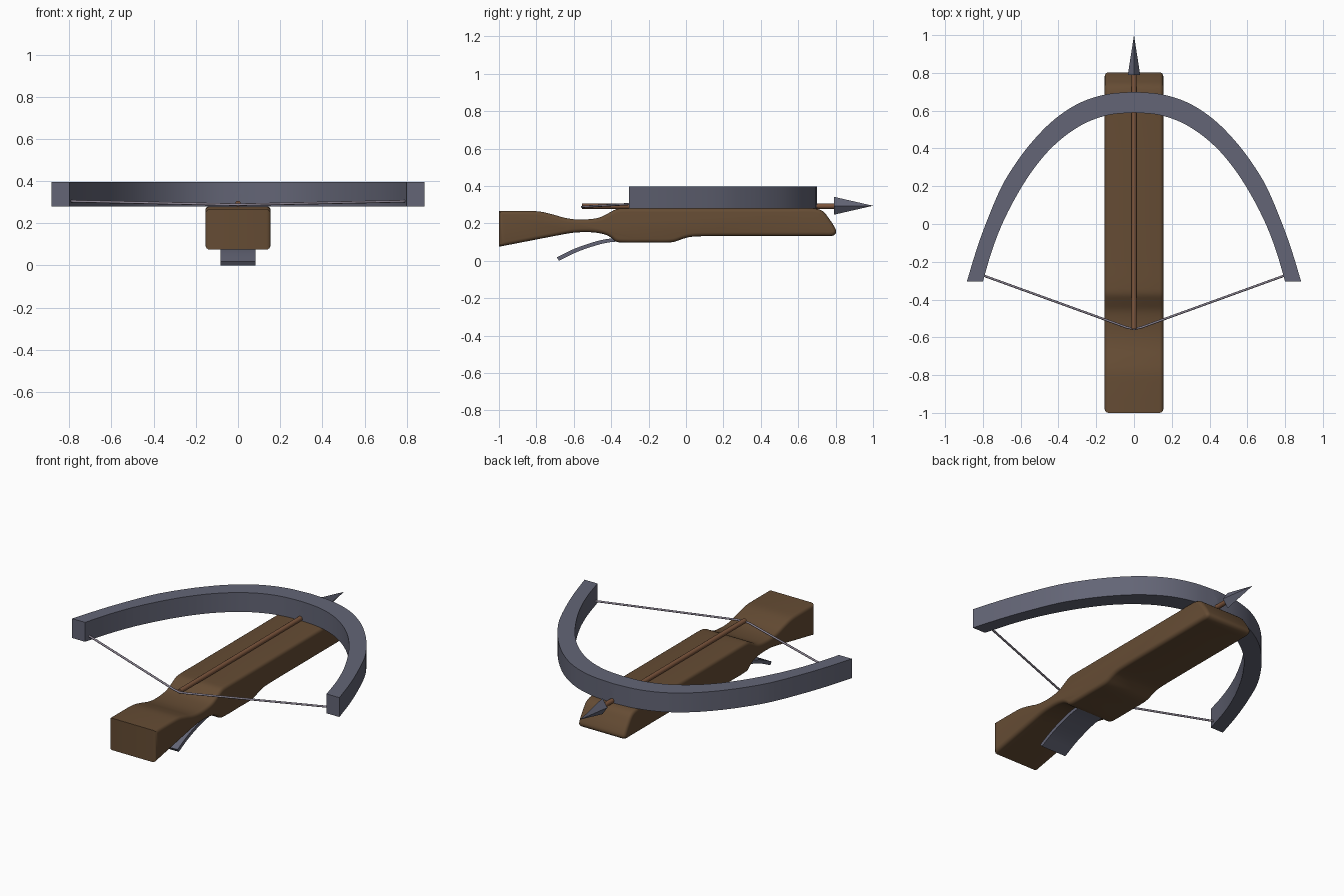
import bpy, bmesh, math
from mathutils import Vector

if "Cube" in bpy.data.objects:
    bpy.data.objects.remove(bpy.data.objects["Cube"])


def material(name, rgb):
    m = bpy.data.materials.new(name)
    m.diffuse_color = (*rgb, 1)
    m.use_nodes = True
    m.node_tree.nodes["Principled BSDF"].inputs["Base Color"].default_value = m.diffuse_color
    return m


WOOD = material("dark_wood", (0.13, 0.072, 0.034))
SHAFT = material("red_wood", (0.2, 0.09, 0.045))
STEEL = material("blue_steel", (0.125, 0.13, 0.18))
CORD = material("cord", (0.27, 0.24, 0.3))


def smooth_path(pts, steps=4):
    """Hermite curve through 2D points, tangents scaled to each span."""
    p = [Vector(q) for q in pts]
    n = len(p)
    tan = [(p[min(i + 1, n - 1)] - p[max(i - 1, 0)]).normalized() for i in range(n)]
    out = []
    for i in range(n - 1):
        d = (p[i + 1] - p[i]).length
        for s in range(steps):
            t = s / steps
            out.append((2*t**3 - 3*t*t + 1) * p[i] + (t**3 - 2*t*t + t) * d * tan[i]
                       + (3*t*t - 2*t**3) * p[i + 1] + (t**3 - t*t) * d * tan[i + 1])
    return out + [p[-1]]


def finish(name, bm, mat, angle=35):
    bmesh.ops.recalc_face_normals(bm, faces=bm.faces)
    me = bpy.data.meshes.new(name)
    bm.to_mesh(me)
    bm.free()
    ob = bpy.data.objects.new(name, me)
    bpy.context.collection.objects.link(ob)
    if mat:
        me.materials.append(mat)
    if angle:
        shade(ob, angle)
    return ob


def shade(ob, angle):
    bpy.ops.object.select_all(action='DESELECT')
    ob.select_set(True)
    bpy.context.view_layer.objects.active = ob
    bpy.ops.object.shade_smooth_by_angle(angle=math.radians(angle))


def prism(name, outline, to3d, lo, hi, mat, bevel=0):
    """Extrude a closed outline; optionally round the rims of both caps."""
    bm = bmesh.new()
    a = [bm.verts.new(to3d(q, lo)) for q in outline]
    b = [bm.verts.new(to3d(q, hi)) for q in outline]
    caps = [bm.faces.new(a), bm.faces.new(b[::-1])]
    n = len(a)
    for i in range(n):
        j = (i + 1) % n
        bm.faces.new((a[j], a[i], b[i], b[j]))
    bmesh.ops.recalc_face_normals(bm, faces=bm.faces)
    if bevel:
        rim = [e for f in caps for e in f.edges]
        bmesh.ops.bevel(bm, geom=rim, offset=bevel, segments=4, profile=0.5,
                        affect='EDGES', clamp_overlap=False)
    return finish(name, bm, mat)


def rod(name, p0, p1, r0, r1, sides, mat, angle=35):
    p0, p1 = Vector(p0), Vector(p1)
    bm = bmesh.new()
    bmesh.ops.create_cone(bm, cap_ends=True, segments=sides, radius1=r0, radius2=r1,
                          depth=(p1 - p0).length)
    q = (p1 - p0).to_track_quat('Z', 'Y')
    for v in bm.verts:
        v.co = q @ v.co + (p0 + p1) / 2
    return finish(name, bm, mat, angle)


def side(q, x):
    return (x, q[0], q[1])


def plan(q, z):
    return (q[0], q[1], z)


# Stock: side profile with rounded rims
top = [(-1, .266), (-.86, .266), (-.78, .263), (-.71, .247), (-.65, .23), (-.59, .221),
       (-.52, .222), (-.46, .232), (-.41, .257), (-.375, .275), (-.34, .28), (-.2, .28),
       (.55, .28), (.68, .28), (.73, .266), (.765, .225), (.795, .178), (.803, .15),
       (.785, .134), (.74, .132), (.26, .132), (.08, .131), (.02, .127), (-.02, .116),
       (-.06, .102), (-.1, .097), (-.2, .097), (-.34, .097), (-.375, .103), (-.4, .123),
       (-.43, .139), (-.48, .15), (-.54, .153), (-.61, .149), (-.7, .133), (-.85, .104),
       (-1, .075)]
stock = prism("stock", smooth_path(top), side, -.155, .155, WOOD, .02)

# Bow: plan outline, half spline mirrored across x
outer = [(0, .7), (.15, .686), (.29, .64), (.42, .555), (.53, .446), (.62, .33),
         (.7, .2), (.785, 0), (.835, -.14), (.885, -.305)]
inner = [(0, .59), (.13, .578), (.25, .538), (.36, .47), (.46, .379), (.55, .265),
         (.63, .135), (.7, -.005), (.755, -.15), (.8, -.305)]
o, i = smooth_path(outer), smooth_path(inner)


def flip(pts):
    return [Vector((-p.x, p.y)) for p in pts]


outline = flip(o)[::-1] + o[1:] + i[::-1] + flip(i)[1:]
bow = prism("bow", outline, plan, .28, .396, STEEL)

# Round channel cut through bow and stock
cutter = rod("channel_cutter", (0, -.5, .305), (0, 1, .305), .038, .038, 24, None)
cutter.hide_render = True
cutter.hide_set(True)
for ob in (stock, bow):
    mod = ob.modifiers.new("channel", 'BOOLEAN')
    mod.operation, mod.solver, mod.object = 'DIFFERENCE', 'EXACT', cutter
    bpy.context.view_layer.objects.active = ob
    bpy.ops.object.modifier_apply(modifier=mod.name)
    shade(ob, 35)
bpy.data.objects.remove(cutter)

# Bolt shaft and four-sided head
rod("bolt_shaft", (0, -.555, .292), (0, .8, .292), .014, .014, 16, SHAFT)
head = rod("bolt_head", (0, .79, .294), (0, 1, .294), .048, 0, 4, STEEL, 0)
for v in head.data.vertices:
    v.co.x *= .68

# Trigger lever: curved plate
curve = smooth_path([(-.685, .008), (-.6, .05), (-.51, .083), (-.43, .104), (-.34, .114)], 5)
under = [p + Vector((.006, -.008)) for p in curve]
over = [p + Vector((-.006, .01)) for p in curve]
prism("trigger", over + under[::-1], side, -.083, .083, STEEL)

# Bowstring: drawn back around the bolt tail
pts = [(-.805, -.27, .305), (-.04, -.547, .289), (0, -.556, .288),
       (.04, -.547, .289), (.805, -.27, .305)]
cu = bpy.data.curves.new("bowstring", 'CURVE')
cu.dimensions = '3D'
cu.bevel_depth, cu.bevel_resolution = .006, 2
cu.use_fill_caps = True
sp = cu.splines.new('POLY')
sp.points.add(len(pts) - 1)
for p, c in zip(sp.points, pts):
    p.co = (*c, 1)
cu.materials.append(CORD)
bpy.context.collection.objects.link(bpy.data.objects.new("bowstring", cu))
